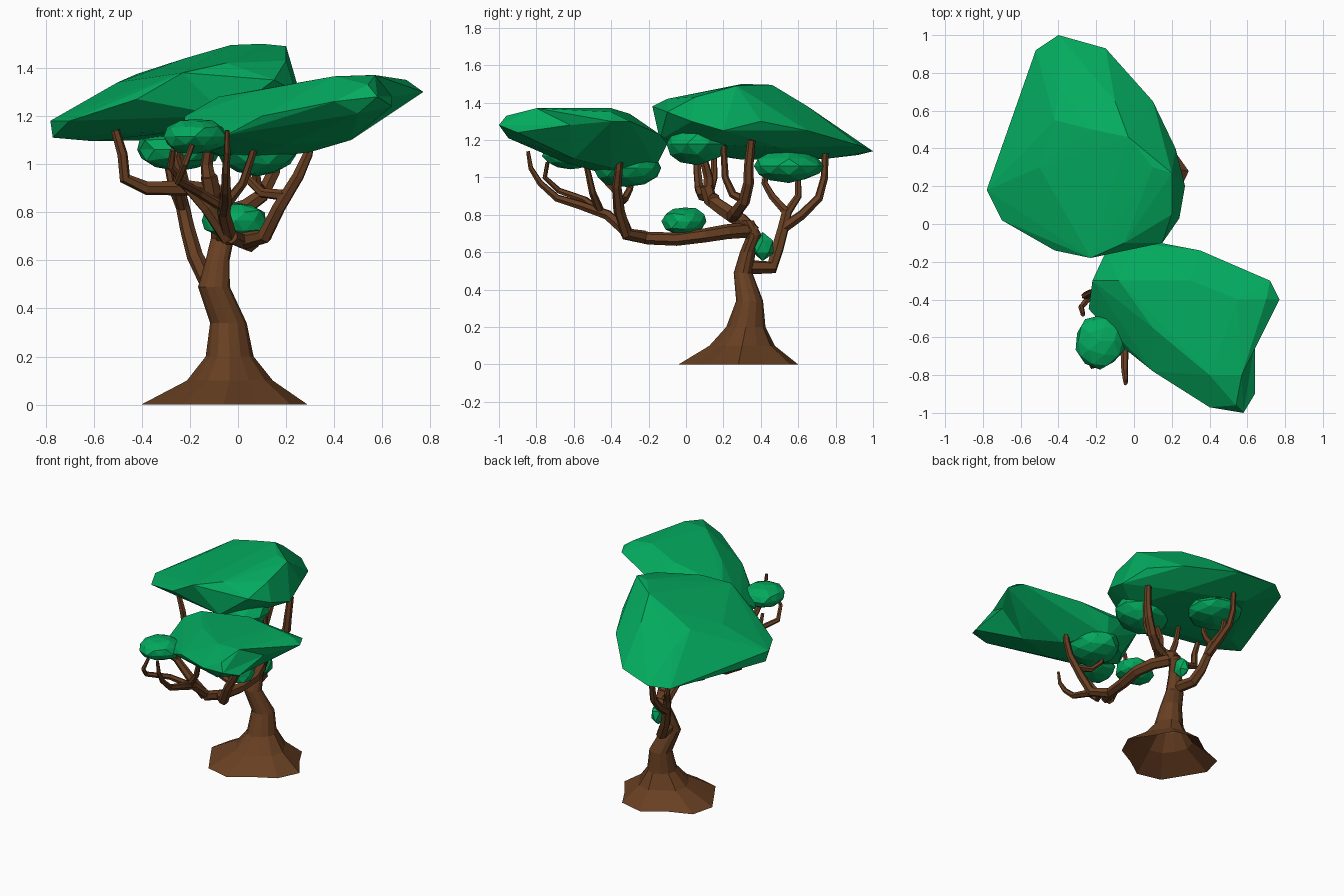
import bpy, bmesh, math, random
from mathutils import Vector

random.seed(4)


def material(name, rgb):
    m = bpy.data.materials.new(name)
    m.diffuse_color = (*rgb, 1)
    return m


BARK = material("bark brown", (0.138, 0.05, 0.016))
LEAF = material("leaf green", (0.001, 0.40, 0.112))


def finish(bm, name, mat):
    bmesh.ops.recalc_face_normals(bm, faces=bm.faces)
    me = bpy.data.meshes.new(name)
    bm.to_mesh(me)
    bm.free()
    me.materials.append(mat)
    ob = bpy.data.objects.new(name, me)
    bpy.context.collection.objects.link(ob)
    return ob


def loft(bm, rings, cap_start, cap_end):
    rings = [[bm.verts.new(p) for p in r] for r in rings]
    n = len(rings[0])
    for a, b in zip(rings, rings[1:]):
        for i in range(n):
            j = (i + 1) % n
            bm.faces.new((a[i], a[j], b[j], b[i]))
    if cap_start:
        bm.faces.new(rings[0][::-1])
    if cap_end:
        bm.faces.new(rings[-1])


def branch(name, pts, r0, r1, sides=6):
    """Tapered faceted tube along a path."""
    pts = [Vector(p) for p in pts]
    rings, ref = [], None
    for k, p in enumerate(pts):
        d = (pts[min(k + 1, len(pts) - 1)] - pts[max(k - 1, 0)]).normalized()
        if ref is None:
            ref = d.orthogonal()
        ref = (ref - d * ref.dot(d)).normalized()
        side = d.cross(ref)
        r = r0 + (r1 - r0) * k / (len(pts) - 1)
        rings.append([p + (ref * math.cos(t) + side * math.sin(t)) * r
                      for t in (math.tau * i / sides for i in range(sides))])
    bm = bmesh.new()
    loft(bm, rings, True, True)
    return finish(bm, name, BARK)


def canopy(name, pts, dents=()):
    """Faceted crown: hull of a few points, then chosen corners pushed in."""
    bm = bmesh.new()
    for p in pts:
        bm.verts.new(p)
    bmesh.ops.convex_hull(bm, input=bm.verts)
    bmesh.ops.delete(bm, geom=[v for v in bm.verts if not v.link_faces], context='VERTS')
    for at, move in dents:
        v = min(bm.verts, key=lambda v: (v.co - Vector(at)).length)
        v.co += Vector(move)
    return finish(bm, name, LEAF)


def clump(name, centre, size):
    """Small faceted leaf clump."""
    bm = bmesh.new()
    bmesh.ops.create_icosphere(bm, subdivisions=2 if max(size) > 0.11 else 1, radius=1)
    for v in bm.verts:
        k = random.uniform(0.92, 1.06)
        v.co = Vector(c + x * s * k for c, x, s in zip(centre, v.co, size))
    return finish(bm, name, LEAF)


# Trunk: flared open root skirt rising into a bent stem (cx, cy, z, rx, ry)
SECTIONS = [(-0.06, 0.28, 0.0, 0.35, 0.32), (-0.035, 0.30, 0.1, 0.18, 0.175),
            (-0.035, 0.32, 0.2, 0.10, 0.105), (-0.04, 0.34, 0.34, 0.076, 0.072),
            (-0.1, 0.305, 0.49, 0.066, 0.05), (-0.085, 0.33, 0.6, 0.05, 0.042),
            (-0.065, 0.365, 0.69, 0.048, 0.04), (-0.06, 0.32, 0.77, 0.048, 0.042)]
ROOTS = [1, 0.84, 1.0, 1.0, 0.8, 1.0, 0.98, 0.86, 1.0, 1.0, 0.8, 0.92]
rings = []
for k, (cx, cy, z, rx, ry) in enumerate(SECTIONS):
    flare = max(0, 1 - k / 3)
    rings.append([(cx + rx * math.cos(t) * (1 + (m - 1) * flare),
                   cy + ry * math.sin(t) * (1 + (m - 1) * flare), z)
                  for t, m in ((math.tau * i / 12, ROOTS[i]) for i in range(12))])
bm = bmesh.new()
loft(bm, rings, False, True)
finish(bm, "trunk", BARK)

# Upper limb and its forks
branch("upper_limb", [(-0.06, 0.36, 0.7), (-0.06, 0.29, 0.77), (-0.08, 0.2, 0.83),
                      (-0.11, 0.13, 0.88), (-0.12, 0.11, 0.95)], 0.048, 0.036)
branch("upper_left_branch", [(-0.08, 0.15, 0.88), (-0.2, 0.12, 0.9), (-0.38, 0.09, 0.9),
                             (-0.47, 0.07, 0.94), (-0.48, 0.06, 1.04), (-0.51, 0.06, 1.14)], 0.036, 0.018)
branch("upper_middle_branch", [(-0.12, 0.12, 0.92), (-0.13, 0.12, 1.0), (-0.11, 0.08, 1.15)], 0.032, 0.02)
branch("upper_left_twig", [(-0.22, 0.12, 0.9), (-0.24, 0.15, 1.0), (-0.27, 0.15, 1.16)], 0.024, 0.015)

# Right limb
branch("right_limb", [(-0.06, 0.25, 0.79), (0.03, 0.27, 0.82), (0.1, 0.31, 0.87), (0.15, 0.335, 0.97),
                      (0.16, 0.335, 1.06), (0.17, 0.35, 1.2)], 0.038, 0.022)
branch("right_limb_twig", [(0.1, 0.31, 0.88), (0.08, 0.25, 0.91), (0.07, 0.21, 1.0), (0.07, 0.2, 1.17)],
       0.025, 0.016)

# Back limb and its forks
branch("back_limb", [(-0.1, 0.33, 0.52), (-0.13, 0.46, 0.52), (-0.18, 0.49, 0.62), (-0.21, 0.52, 0.73),
                     (-0.23, 0.54, 0.82)], 0.04, 0.028)
branch("back_fork_inner", [(-0.23, 0.54, 0.81), (-0.25, 0.46, 0.9), (-0.26, 0.42, 0.97), (-0.25, 0.43, 1.04)],
       0.024, 0.015)
branch("back_fork_middle", [(-0.23, 0.54, 0.81), (-0.27, 0.6, 0.9), (-0.3, 0.6, 1.04)], 0.024, 0.015)
branch("back_fork_outer", [(-0.21, 0.52, 0.73), (-0.22, 0.62, 0.8), (-0.24, 0.71, 0.89),
                           (-0.25, 0.74, 1.0), (-0.25, 0.745, 1.16)], 0.03, 0.017)

# Long front limb and its forks
branch("front_limb", [(-0.06, 0.34, 0.72), (0.02, 0.22, 0.71), (0.06, 0.1, 0.69), (0.05, -0.05, 0.67),
                      (0.03, -0.2, 0.675), (-0.03, -0.33, 0.7)], 0.042, 0.032)
branch("front_right_branch", [(0.02, -0.22, 0.68), (0.11, -0.32, 0.7), (0.17, -0.355, 0.82),
                              (0.25, -0.37, 0.95), (0.29, -0.36, 1.04), (0.31, -0.35, 1.14)], 0.036, 0.018)
branch("front_right_twig", [(0.2, -0.36, 0.87), (0.1, -0.33, 0.88), (0.04, -0.3, 0.94), (0.03, -0.29, 1.03)],
       0.024, 0.015)
branch("front_outer_branch", [(-0.03, -0.29, 0.685), (-0.06, -0.42, 0.8), (-0.05, -0.56, 0.85),
                              (-0.05, -0.69, 0.89), (-0.05, -0.78, 0.97), (-0.045, -0.83, 1.05),
                              (-0.045, -0.845, 1.14)], 0.032, 0.01)
branch("front_left_branch", [(-0.04, -0.31, 0.69), (-0.13, -0.36, 0.82), (-0.23, -0.37, 0.93),
                             (-0.26, -0.38, 1.03), (-0.22, -0.36, 1.14)], 0.034, 0.014)
branch("front_left_twig", [(-0.22, -0.37, 0.92), (-0.28, -0.44, 0.99), (-0.27, -0.48, 1.06)], 0.02, 0.012)
branch("front_low_twig", [(-0.06, -0.46, 0.82), (-0.16, -0.54, 0.88), (-0.25, -0.68, 0.93),
                          (-0.22, -0.755, 1.0), (-0.19, -0.74, 1.08)], 0.022, 0.011)
branch("front_middle_twig", [(-0.06, -0.46, 0.82), (0.02, -0.5, 0.92), (0.08, -0.54, 1.1)], 0.024, 0.014)

# Main crowns: rim, top and underside points
canopy("front_crown", [
    (-0.15, -0.15, 1.17), (0, -0.1, 1.2), (0.14, -0.1, 1.18), (0.35, -0.14, 1.23), (0.72, -0.3, 1.3),
    (0.77, -0.4, 1.3), (0.73, -0.62, 1.28), (0.64, -0.9, 1.24), (0.58, -1, 1.28), (0.4, -0.97, 1.26),
    (0.54, -0.96, 1.33), (0.5, -0.95, 1.21), (0.1, -0.78, 1.2), (-0.05, -0.66, 1.12),
    (-0.24, -0.45, 1.1), (-0.22, -0.3, 1.2), (0.57, -0.8, 1.37), (0.4, -0.8, 1.365), (0.1, -0.55, 1.31),
    (-0.08, -0.3, 1.28), (0.3, -0.3, 1.34), (0.55, -0.4, 1.37), (0.7, -0.4, 1.35),
    (0.47, -0.6, 1.1), (0.3, -0.4, 1.05), (0, -0.4, 1.01), (0.2, -0.65, 1.08), (-0.1, -0.25, 1.04),
    (0.1, -0.16, 1.06), (0.6, -0.4, 1.2)], dents=[((0.73, -0.62, 1.28), (-0.09, 0, 0))])
canopy("back_crown", [
    (-0.4, 1, 1.14), (-0.15, 0.93, 1.17), (0.1, 0.65, 1.25), (0.22, 0.4, 1.3), (0.27, 0.2, 1.25),
    (0.24, 0.03, 1.3), (0.15, -0.1, 1.35), (-0.05, -0.14, 1.2), (-0.23, -0.18, 1.38),
    (-0.42, -0.14, 1.27), (-0.7, 0.02, 1.18), (-0.78, 0.18, 1.18), (-0.77, 0.2, 1.11),
    (-0.63, 0.45, 1.15), (-0.6, 0.65, 1.12), (-0.52, 0.92, 1.12),
    (0.2, 0.27, 1.49), (0.1, 0.3, 1.5), (-0.03, 0.46, 1.495), (0.2, 0.05, 1.43), (-0.05, -0.1, 1.42),
    (-0.1, 0.65, 1.38), (-0.22, 0.5, 1.44), (-0.42, 0.55, 1.375), (-0.5, 0.3, 1.34), (-0.4, 0.72, 1.3),
    (-0.6, 0.3, 1.095), (-0.4, 0.1, 1.13), (-0.2, 0.1, 1.14), (0.1, 0.1, 1.18), (0, 0.5, 1.16),
    (-0.35, 0.75, 1.1)])

# Small leaf clumps under and beside the crowns
clump("front_left_clump", (-0.18, -0.62, 1.115), (0.135, 0.145, 0.075))
clump("front_under_clump", (0.08, -0.32, 1.05), (0.17, 0.19, 0.1))
clump("front_limb_clump", (-0.01, -0.01, 0.765), (0.14, 0.12, 0.08))
clump("upper_under_clump", (-0.03, 0.06, 1.18), (0.2, 0.17, 0.11))
clump("back_under_clump", (-0.25, 0.55, 1.06), (0.18, 0.19, 0.085))
clump("trunk_leaf", (-0.07, 0.41, 0.63), (0.05, 0.065, 0.075))
